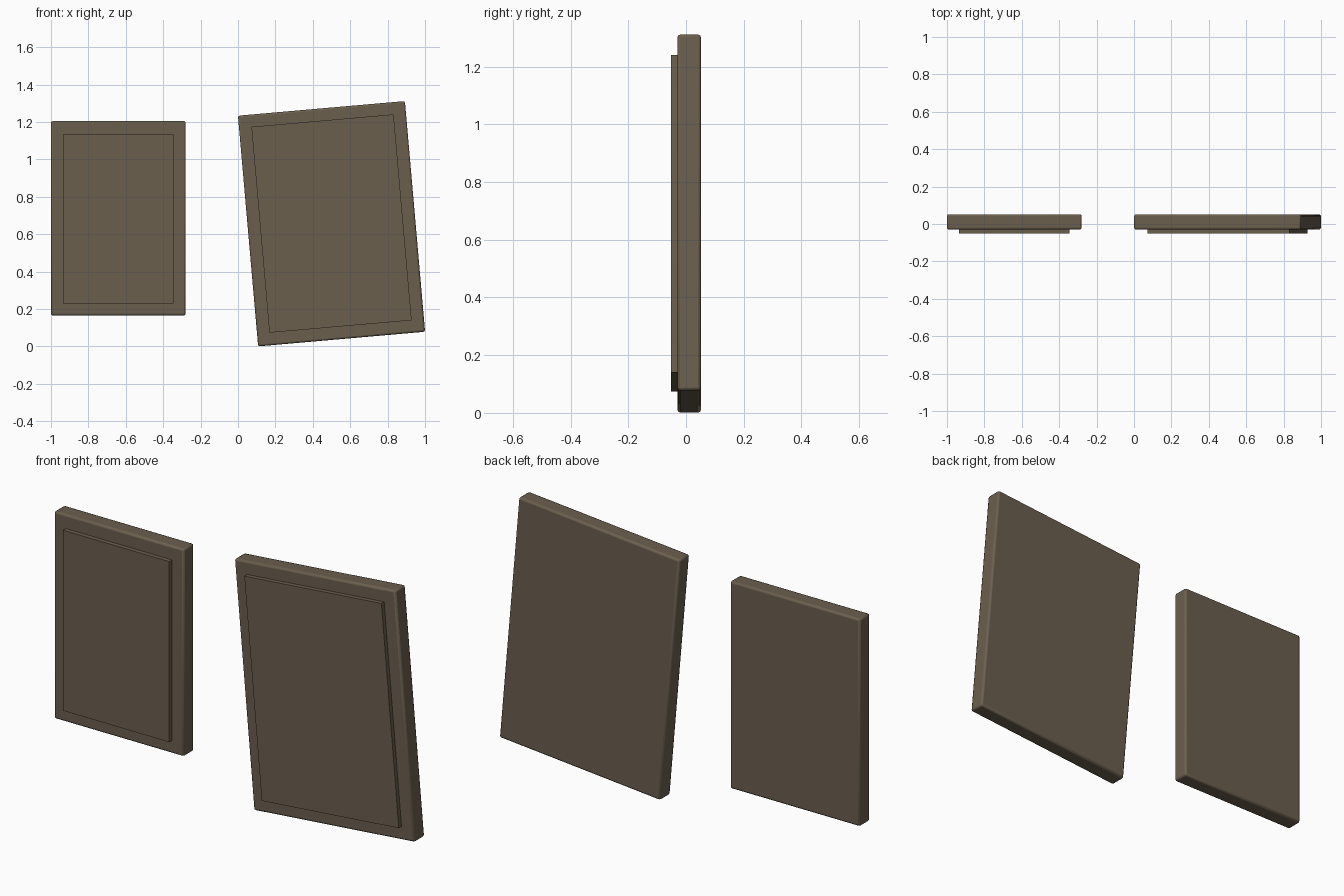
import bpy
import math

cube = bpy.data.objects.get("Cube")
if cube:
    bpy.data.objects.remove(cube, do_unlink=True)

wood = bpy.data.materials.new("dark brown wood")
color = (0.147, 0.114, 0.076, 1)
wood.diffuse_color = color
wood.use_nodes = True
wood.node_tree.nodes["Principled BSDF"].inputs["Base Color"].default_value = color


def board(name, x, z, width, height, front, back, tilt, bevel=0):
    """Upright board between two depths, turned about the depth axis."""
    bpy.ops.mesh.primitive_cube_add(size=1, location=(x, (front + back) / 2, z))
    obj = bpy.context.object
    obj.name = name
    obj.scale = (width, back - front, height)
    bpy.ops.object.transform_apply(location=False, rotation=False, scale=True)
    obj.rotation_euler.y = -math.radians(tilt)
    obj.data.materials.append(wood)
    if bevel:
        mod = obj.modifiers.new("soft edges", "BEVEL")
        mod.width = bevel
        mod.segments = 2
        bpy.ops.object.shade_smooth_by_angle(angle=math.radians(30))
    return obj


FRONT, FACE, BACK = -0.052, -0.03, 0.052

# Small straight picture: frame and raised panel
board("small_frame", -0.64, 0.685, 0.72, 1.04, FACE, BACK, 0, 0.01)
board("small_panel", -0.64, 0.683, 0.59, 0.905, FRONT, FACE + 0.01, 0)

# Large crooked picture: frame and raised panel
board("large_frame", 0.5, 0.656, 0.896, 1.238, FACE, BACK, 5, 0.01)
board("large_panel", 0.5, 0.657, 0.763, 1.105, FRONT, FACE + 0.01, 5)
